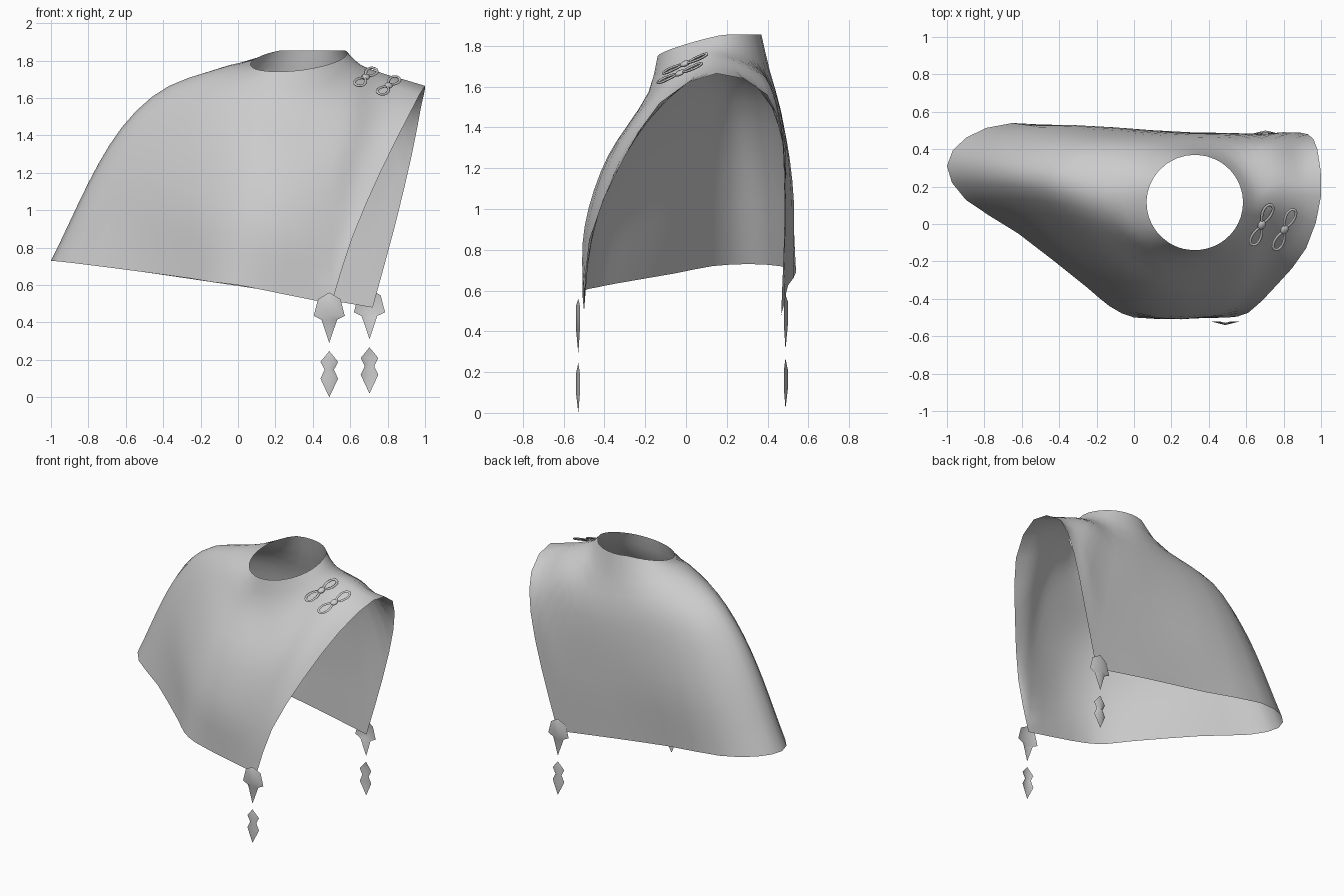
import bpy, bmesh, math
from mathutils import Vector, Matrix

if "Cube" in bpy.data.objects:
    bpy.data.objects.remove(bpy.data.objects["Cube"])

grey = bpy.data.materials.new("mid_grey")
grey.diffuse_color = (0.6, 0.6, 0.6, 1)
grey.use_nodes = True
grey.node_tree.nodes["Principled BSDF"].inputs["Base Color"].default_value = grey.diffuse_color


def add_mesh(name, verts, faces, smooth_angle=None):
    me = bpy.data.meshes.new(name)
    me.from_pydata([tuple(v) for v in verts], [], faces)
    me.materials.append(grey)
    ob = bpy.data.objects.new(name, me)
    bpy.context.collection.objects.link(ob)
    if smooth_angle:
        bpy.ops.object.select_all(action='DESELECT')
        ob.select_set(True)
        bpy.context.view_layer.objects.active = ob
        bpy.ops.object.shade_smooth_by_angle(angle=math.radians(smooth_angle))
    return ob


def spline(ts, ps, t, period=None, corners=()):
    """Smooth curve through ps at parameters ts; corners stay sharp."""
    n = len(ts)
    if period:
        ts = [a - period for a in ts] + list(ts) + [a + period for a in ts]
        ps = list(ps) * 3
    last = len(ts) - 1
    i = max(k for k in range(last) if ts[k] <= t + 1e-6 or k == 0)

    def slope(k, side):
        a, b = max(k - 1, 0), min(k + 1, last)
        if k % n in corners:
            a, b = (k, k + 1) if side > 0 else (k - 1, k)
        return (ps[b] - ps[a]) / (ts[b] - ts[a])

    h = ts[i + 1] - ts[i]
    s = (t - ts[i]) / h
    return (ps[i] * (2*s**3 - 3*s**2 + 1) + slope(i, 1) * h * (s**3 - 2*s**2 + s)
            + ps[i + 1] * (3*s**2 - 2*s**3) + slope(i + 1, -1) * h * (s**3 - s**2))


def neck(a):
    c, s = math.cos(a), math.sin(a)
    return Vector((0.325 + 0.258*c, 0.115 + 0.255*s,
                   min(1.855, 1.81 + 0.03*c + 0.062*s)))


def collar_base(a):
    c, s = math.cos(a), math.sin(a)
    return Vector((0.30 + 0.36*c, 0.11 + 0.295*s,
                   1.703 + 0.003*c + 0.065*s + 0.066*math.cos(2*a)))


# Cloak rings, keyed by the angle around the neck
inner_angles = [-65, -35, 2, 35, 65, 88, 138, 178, 217, 257]
shoulder = [(.5, -.36, 1.27), (.66, -.17, 1.5), (.78, .15, 1.73), (.735, .40, 1.63),
            (.55, .462, 1.47), (.31, .472, 1.44), (-.3, .43, 1.54), (-.42, .22, 1.635),
            (-.26, -.03, 1.52), (.1, -.36, 1.27)]
middle = [(.5, -.46, .92), (.71, -.26, 1.34), (.9, .15, 1.695), (.865, .46, 1.44),
          (.65, .483, 1.0), (.3, .49, 1.0), (-.48, .51, 1.15), (-.68, .27, 1.36),
          (-.49, -.03, 1.17), (.02, -.46, .95)]
# Outer edge: arm opening first, then the hem from the back round to the front
hem_angles = [-65, -50, -35, -18, 2, 20, 35, 50, 65, 88, 112, 138, 160, 178,
              197, 217, 237, 247, 257, 275]
hem = [(.5, -.5, .5), (.61, -.475, .85), (.76, -.33, 1.2), (.92, -.13, 1.52),
       (1, .15, 1.665), (.98, .4, 1.56), (.93, .48, 1.3), (.84, .485, .92),
       (.72, .467, .48), (.3, .485, .55), (-.2, .5, .625), (-.65, .54, .69),
       (-.9, .46, .72), (-1, .31, .73), (-.9, .13, .72), (-.62, -.05, .685),
       (-.25, -.34, .635), (-.13, -.44, .615), (0, -.5, .6), (.25, -.505, .55)]
shoulder, middle, hem = ([Vector(p) for p in r] for r in (shoulder, middle, hem))

columns = []
for a, b in zip(hem_angles, hem_angles[1:] + [295]):
    columns += [a, (a + b) / 2]
ROWS = 14
verts, faces = [], []
for deg in columns:
    a = math.radians(deg)
    pts = [neck(a), collar_base(a),
           spline(inner_angles, shoulder, deg, 360),
           spline(inner_angles, middle, deg, 360),
           spline(hem_angles, hem, deg, 360, (0, 8))]
    ts = [0.0]
    for p, q in zip(pts, pts[1:]):
        ts.append(ts[-1] + (q - p).length)
    verts += [spline(ts, pts, ts[-1] * r / ROWS) for r in range(ROWS + 1)]
W, N = ROWS + 1, len(columns)
for i in range(N):
    k = (i + 1) % N
    faces += [(i*W + r, i*W + r + 1, k*W + r + 1, k*W + r) for r in range(ROWS)]
cloak = add_mesh("cloak", verts, faces, 60)


# Shoulder clasps: two cord loops and a bead, lying along the shoulder slope
def clasp(name, centre):
    n = Vector((.25, -.47, .85)).normalized()
    d = Vector((.10, .19, .11))
    d = (d - n * d.dot(n)).normalized()
    side = n.cross(d)
    frame = Matrix((d, side, n)).transposed().to_4x4()
    frame.translation = Vector(centre)
    for label, sgn in (("front_loop", -1), ("back_loop", 1)):
        vs, fs, seg, rim = [], [], 16, 6
        for i in range(seg):
            u = 2 * math.pi * i / seg
            for j in range(rim):
                w = 2 * math.pi * j / rim
                r = 0.008 * math.cos(w)
                # teardrop, narrow towards the bead
                width = 0.026 + 0.006 * math.cos(u)
                vs.append(frame @ Vector((sgn * (0.072 + (0.054 + r) * math.cos(u)),
                                          (width + r) * math.sin(u),
                                          0.006 * math.sin(w))))
                k, m = (i + 1) % seg, (j + 1) % rim
                f = (i*rim + j, k*rim + j, k*rim + m, i*rim + m)
                fs.append(f if sgn > 0 else f[::-1])
        add_mesh(name + "_" + label, vs, fs, 60)
    bm = bmesh.new()
    bmesh.ops.create_uvsphere(bm, u_segments=10, v_segments=6, radius=0.026,
                              matrix=frame @ Matrix.Diagonal((1.1, .85, .5, 1)))
    bead = add_mesh(name + "_bead", [], [])
    bm.to_mesh(bead.data)
    bm.free()
    for p in bead.data.polygons:
        p.use_smooth = True


clasp("inner_clasp", (.683, -.005, 1.713))
clasp("outer_clasp", (.805, -.03, 1.667))


# Hanging pendants: thin sheets folded along a raised centre ridge
def pendant(name, x, y, dz, outward, outline):
    vs, fs = [], []
    for px, z in outline:
        bulge = 0.02 if px > 0 else 0.008
        vs += [(x - px, y, z + dz), (x, y + outward * bulge, z + dz), (x + px, y, z + dz)]
    vs[0] = vs[2] = vs[1]
    vs[-1] = vs[-3] = vs[-2]
    for i in range(len(outline) - 1):
        for p in (0, 1):
            f = (3*i + p, 3*i + 3 + p, 3*i + 4 + p, 3*i + 1 + p)
            fs.append(f if outward < 0 else f[::-1])
    ob = add_mesh(name, vs, fs)
    bm = bmesh.new()
    bm.from_mesh(ob.data)
    bmesh.ops.remove_doubles(bm, verts=bm.verts, dist=0.0005)
    for f in bm.faces:
        f.smooth = True
    bm.to_mesh(ob.data)
    bm.free()


upper = [(0, .56), (.06, .525), (.083, .435), (.042, .415), (0, .29)]
lower = [(0, .247), (.047, .19), (.025, .147), (.047, .1), (0, 0)]
for label, x, y, dz, out in (("front", .488, -.52, 0, -1), ("back", .703, .48, .02, 1)):
    pendant(label + "_upper_pendant", x, y, dz, out, upper)
    pendant(label + "_lower_pendant", x, y, dz, out, lower)
